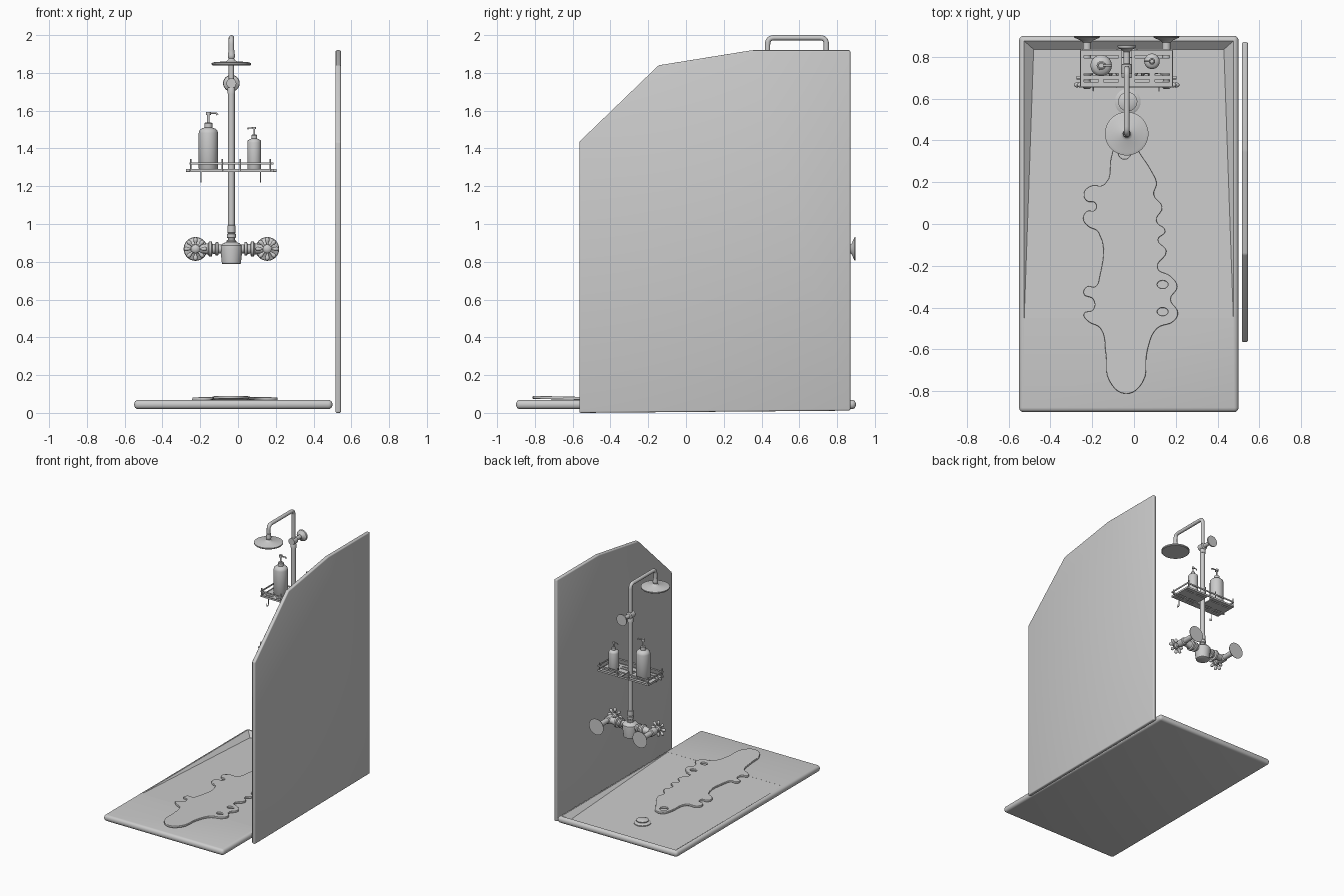
import bpy, bmesh, math
from mathutils import Vector

if "Cube" in bpy.data.objects:
    bpy.data.objects.remove(bpy.data.objects["Cube"])

CX, RY, MZ = -0.035, 0.743, 0.868   # column x, column y, mixer height


def finish(name, bm, smooth=True):
    bmesh.ops.recalc_face_normals(bm, faces=bm.faces)
    me = bpy.data.meshes.new(name)
    bm.to_mesh(me)
    bm.free()
    ob = bpy.data.objects.new(name, me)
    bpy.context.collection.objects.link(ob)
    if smooth:
        bpy.ops.object.select_all(action='DESELECT')
        ob.select_set(True)
        bpy.context.view_layer.objects.active = ob
        bpy.ops.object.shade_smooth_by_angle(angle=math.radians(35))
    return ob


def lathe(name, prof, loc, axis=(0, 0, 1), n=32):
    """Closed solid of revolution; prof = (radius, distance along axis)."""
    bm = bmesh.new()
    q = Vector(axis).to_track_quat('Z', 'Y')
    rings = [[bm.verts.new(Vector(loc) + q @ Vector((r * math.cos(i * math.tau / n), r * math.sin(i * math.tau / n), t)))
              for i in range(n)] for r, t in prof]
    for a, b in zip(rings, rings[1:]):
        for i in range(n):
            bm.faces.new((a[i], a[(i + 1) % n], b[(i + 1) % n], b[i]))
    bm.faces.new(rings[0])
    bm.faces.new(rings[-1])
    return finish(name, bm)


def tube(name, pts, r, fillet=0.0, cyclic=False):
    pts = [Vector(p) for p in pts]
    path = [pts[0]]
    for a, p, b in zip(pts, pts[1:], pts[2:]):
        if fillet:
            s, e = p + (a - p).normalized() * fillet, p + (b - p).normalized() * fillet
            path += [s * (1 - t) ** 2 + p * 2 * t * (1 - t) + e * t * t for t in (0, .17, .33, .5, .67, .83, 1)]
        else:
            path.append(p)
    path.append(pts[-1])
    cu = bpy.data.curves.new(name, 'CURVE')
    cu.dimensions, cu.bevel_depth, cu.bevel_resolution, cu.use_fill_caps = '3D', r, 4, True
    sp = cu.splines.new('POLY')
    sp.points.add(len(path) - 1)
    for q, p in zip(sp.points, path):
        q.co = (*p, 1)
    sp.use_cyclic_u = cyclic
    ob = bpy.data.objects.new(name, cu)
    bpy.context.collection.objects.link(ob)
    return ob


def box(name, lo, hi, bevel=0, seg=4):
    bm = bmesh.new()
    bmesh.ops.create_cube(bm, size=1)
    for v in bm.verts:
        v.co = [(l + h) / 2 + c * (h - l) for l, h, c in zip(lo, hi, v.co)]
    if bevel:
        bmesh.ops.bevel(bm, geom=bm.edges[:], offset=bevel, segments=seg, profile=0.5, affect='EDGES')
    return finish(name, bm)


def cut(ob, cutter):
    m = ob.modifiers.new('cut', 'BOOLEAN')
    m.operation, m.solver, m.object = 'DIFFERENCE', 'EXACT', cutter
    cutter.hide_render = True
    cutter.hide_set(True)


# shower tray with a floor sloping down towards the drain
tray = box('shower_tray', (-0.55, -0.9, 0.02), (0.5, 0.9, 0.069), 0.022)
bm = bmesh.new()
for s in (-1, 1):
    for x, y, z in ((.5, -.45, .0685), (.5, .875, .0685), (.455, .835, .034), (.5, -.45, .12), (.5, .875, .12)):
        bm.verts.new((-0.025 + s * x, y, z))
bmesh.ops.convex_hull(bm, input=bm.verts[:])
cut(tray, finish('tray_cutter', bm, False))

# glass side panel with cut corners
bm = bmesh.new()
side = [(-.565, 0), (.87, .012), (.87, 1.92), (.35, 1.92), (-.145, 1.84), (-.565, 1.435)]
f = bm.faces.new([bm.verts.new((.516, y, z)) for y, z in side])
ext = bmesh.ops.extrude_face_region(bm, geom=[f])
for v in [g for g in ext['geom'] if isinstance(g, bmesh.types.BMVert)]:
    v.co.x = .545
bmesh.ops.bevel(bm, geom=bm.edges[:], offset=0.008, segments=3, profile=0.5, affect='EDGES')
finish('side_panel', bm)

# animal-shaped bath mat: smooth outline with holes
outline = [(-.105, .335), (-.14, .19), (-.21, .18), (-.24, .145), (-.225, .11), (-.185, .1), (-.185, .068),
           (-.225, .06), (-.243, .025), (-.22, -.01), (-.17, -.04), (-.165, -.255), (-.185, -.3), (-.225, -.3),
           (-.24, -.335), (-.195, -.36), (-.195, -.41), (-.24, -.43), (-.22, -.465), (-.16, -.5), (-.135, -.62),
           (-.118, -.75), (-.04, -.812), (.04, -.76), (.065, -.6), (.11, -.5), (.19, -.465), (.21, -.425),
           (.175, -.36), (.207, -.3), (.175, -.25), (.112, -.21), (.155, -.13), (.115, -.075), (.15, -.035),
           (.107, .015), (.135, .08), (.095, .14), (.108, .195), (.085, .25), (.03, .335), (-.01, .395), (-.075, .395)]
hole = lambda x, y, a, b: [(x + a * math.cos(i * math.pi / 4), y + b * math.sin(i * math.pi / 4)) for i in range(8)]
cu = bpy.data.curves.new('bath_mat', 'CURVE')
cu.dimensions, cu.fill_mode, cu.resolution_u = '2D', 'BOTH', 5
cu.extrude, cu.bevel_depth, cu.bevel_resolution, cu.offset = .004, .004, 2, -.004
for loop in (outline, hole(.137, -.29, .026, .019), hole(.137, -.42, .026, .019), hole(-.045, .34, .03, .03)):
    sp = cu.splines.new('BEZIER')
    sp.bezier_points.add(len(loop) - 1)
    sp.use_cyclic_u = True
    for b, p in zip(sp.bezier_points, loop):
        b.co = (*p, 0)
        b.handle_left_type = b.handle_right_type = 'AUTO'
mat = bpy.data.objects.new('bath_mat', cu)
mat.location.z, mat.rotation_euler.x = .0645, -.022
bpy.context.collection.objects.link(mat)

# drain cover
lathe('drain_base', [(.062, .036), (.062, .046), (.05, .052), (.025, .052), (.025, .04)], (-.03, .585, 0))
lathe('drain_cap', [(.02, .04), (.02, .058), (.046, .06), (.046, .066), (.03, .073), (.008, .075)], (-.03, .585, 0))

# riser column, overhead arm and rain head
HY = .432
tube('upper_pipe', [(CX, RY, 1.6), (CX, RY, 1.986), (CX, HY, 1.986), (CX, HY, 1.9)], .014, .035)
lathe('lower_pipe', [(.018, .88), (.018, 1.69), (.02, 1.69), (.02, 1.72), (.014, 1.73)], (CX, RY, 0))
for i, (r, a, b) in enumerate([(.026, .9, .915), (.024, .925, .95), (.021, .95, .995)]):
    lathe(f'column_collar_{i}', [(r - .004, a), (r, a + .004), (r, b - .004), (r - .004, b)], (CX, RY, 0))
lathe('rain_head', [(.1, 1.84), (.104, 1.844), (.104, 1.852), (.09, 1.857), (.03, 1.861), (.02, 1.867), (.014, 1.875),
                    (.019, 1.883), (.019, 1.895), (.016, 1.91), (.016, 1.92)], (CX, HY, 0), n=48)
lathe('wall_bracket', [(.026, -.026), (.026, .02), (.015, .024), (.015, .08), (.022, .088), (.042, .1), (.044, .112)],
      (CX, RY, 1.745), (0, 1, 0))

# mixer body
lathe('mixer_body', [(.045, .787), (.05, .79), (.059, .868), (.057, .885), (.045, .897), (.024, .905)], (CX, RY, 0))
for s, side_name in ((-1, 'left'), (1, 'right')):
    hx = CX + s * .19
    # horizontal arm with turned rings
    lathe(side_name + '_mixer_arm', [(.024, .03), (.024, .068), (.036, .07), (.036, .082), (.027, .086), (.025, .1),
                                     (.04, .104), (.04, .118), (.03, .124), (.024, .15), (.024, .2)],
          (CX, RY, MZ), (s, 0, 0))
    # wall connection
    lathe(side_name + '_wall_flange', [(.028, -.03), (.028, .02), (.02, .025), (.02, .125), (.03, .135), (.06, .148), (.063, .155)],
          (hx, RY, MZ), (0, 1, 0))
    # spoked handle
    lathe(side_name + '_handle_hub', [(.022, .02), (.016, .04), (.016, .06), (.023, .068), (.023, .088), (.014, .096), (.004, .098)],
          (hx, RY, MZ), (0, -1, 0))
    for i in range(8):
        a = i * math.pi / 4
        lathe(f'{side_name}_handle_spoke_{i}', [(.006, .01), (.006, .03), (.011, .042), (.012, .051), (.008, .059), (.003, .062)],
              (hx, RY - .078, MZ), (math.cos(a), 0, math.sin(a)), 12)

# slotted shelf
x0, x1, y0, y1, SZ = -.258, .187, .652, .836, 1.28
shelf = box('shelf_plate', (x0, y0, SZ - .003), (x1, y1, SZ + .005))
bm = bmesh.new()
slots = [(CX + dx, y, .07, .01) for y in (.685, .715, .8) for dx in (-.17, -.075, .075, .17)]
slots += [(CX, .77, .045, .14)]   # notch around the column
for x, y, w, d in slots:
    for v in bmesh.ops.create_cube(bm, size=1)['verts']:
        v.co = (x + v.co.x * w, y + v.co.y * d, SZ + v.co.z * .05)
cut(shelf, finish('slot_cutter', bm, False))

# shelf rail, posts and hooks
e = .005
for i, (lo, hi) in enumerate([((x0, y0), (x1, y0 + e)), ((x0, y1 - e), (x1, y1)),
                              ((x0, y0), (x0 + e, y1)), ((x1 - e, y0), (x1, y1))]):
    box(f'shelf_rail_{i}', (*lo, 1.314), (*hi, 1.325))
    box(f'shelf_rim_{i}', (*lo, SZ - .004), (*hi, SZ + .01))
for i, dx in enumerate((-.216, -.048, .048, .206)):
    for j, y in enumerate((y0 + .003, y1 - .003)):
        tube(f'shelf_post_{i}_{j}', [(CX + dx, y, SZ), (CX + dx, y, 1.345)], .004)
for i, (x, s) in enumerate(((x0, -1), (x1, 1))):
    tube(f'side_knob_{i}', [(x, .7, SZ + .003), (x + s * .017, .7, SZ + .003)], .008)
for i, x in enumerate((-.195, .12)):
    tube(f'hook_{i}', [(x, y0 + .005, SZ), (x, y0 + .005, 1.222), (x, y0 - .015, 1.222), (x, y0 - .015, 1.245)], .003, .009)


# pump bottles
def bottle(name, x, y, r, top, s):
    b, h = SZ + .006, top - SZ
    lathe(name + '_body', [(r * .9, b), (r, b + .008), (r, top - r * .55), (r * .93, top - r * .3), (r * .72, top - r * .1),
                           (r * .42, top), (r * .38, top + .006)], (x, y, 0))
    lathe(name + '_collar', [(r * .42, top), (r * .42, top + .1 * h), (r * .3, top + .12 * h), (r * .13, top + .12 * h),
                             (r * .13, top + .29 * h), (r * .25, top + .29 * h), (r * .25, top + .36 * h)], (x, y, 0), n=24)
    z = top + .33 * h
    tube(name + '_nozzle', [(x, y, z), (x + s * r * .85, y, z), (x + s * r * .95, y, z - .008)], r * .1)


bottle('large_bottle', -.157, .758, .051, 1.51, 1)
bottle('small_bottle', .086, .778, .037, 1.452, -1)
